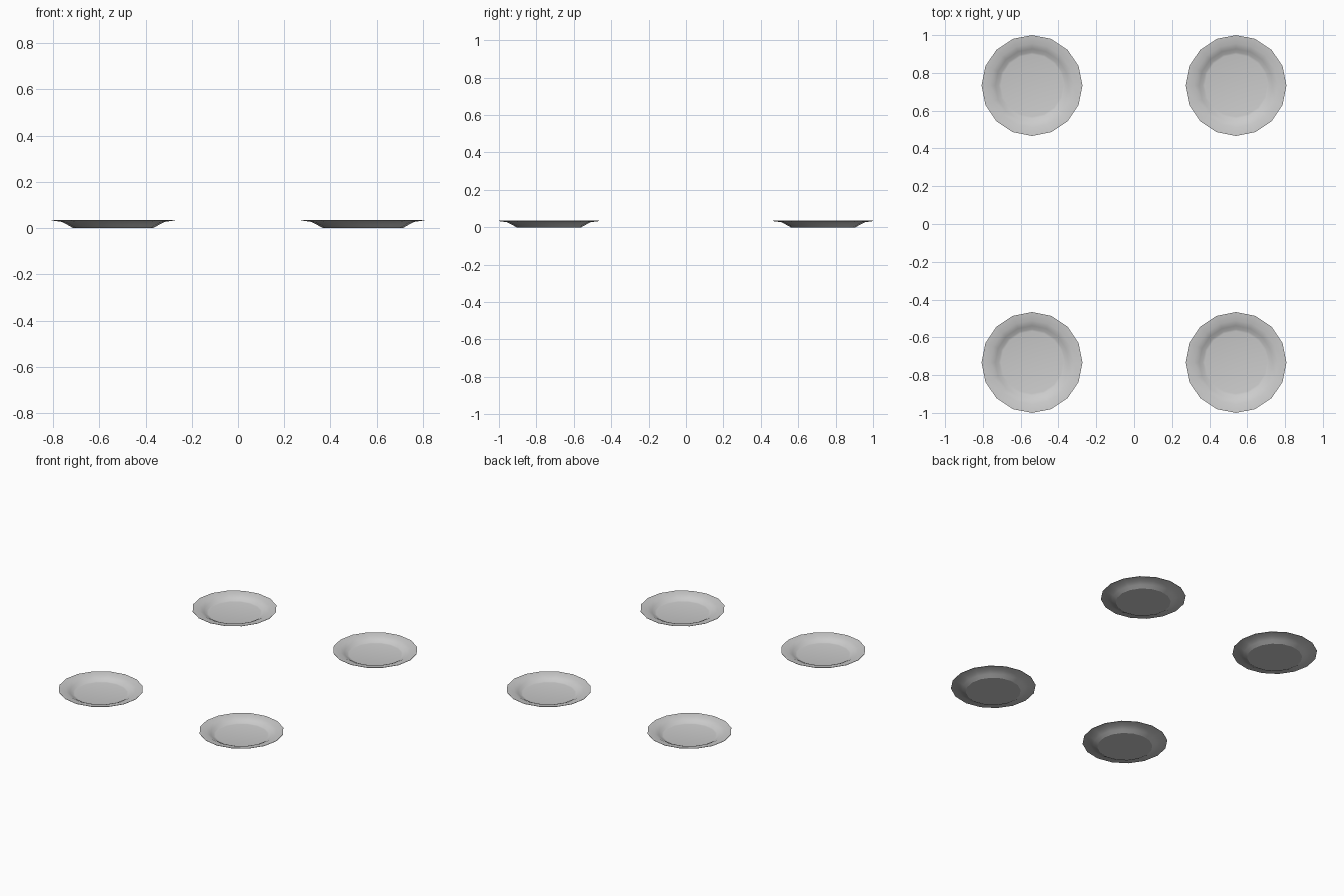
import bpy, bmesh, math

cube = bpy.data.objects.get("Cube")
if cube:
    bpy.data.objects.remove(cube, do_unlink=True)

# Glazed ceramic colour
grey = bpy.data.materials.new("light_grey_ceramic")
grey.use_nodes = True
colour = (0.6, 0.6, 0.6, 1)
grey.diffuse_color = colour
grey.node_tree.nodes["Principled BSDF"].inputs["Base Color"].default_value = colour

# Half section of the plate: underside, rim, then upper surface (radius, height)
PROFILE = [(0, 0), (0.173, 0), (0.198, 0.014), (0.224, 0.027), (0.267, 0.033),
           (0.267, 0.035), (0.222, 0.031), (0.194, 0.018), (0.176, 0.006),
           (0.165, 0.004), (0, 0.004)]
SIDES = 16


def plate_mesh():
    """Lathe the half section around z."""
    bm = bmesh.new()
    verts = [bm.verts.new((r, 0, z)) for r, z in PROFILE]
    edges = [bm.edges.new(pair) for pair in zip(verts, verts[1:])]
    bmesh.ops.spin(bm, geom=verts + edges, cent=(0, 0, 0), axis=(0, 0, 1),
                   angle=math.tau, steps=SIDES, use_duplicate=False)
    bmesh.ops.remove_doubles(bm, verts=bm.verts, dist=0.0005)
    bmesh.ops.recalc_face_normals(bm, faces=bm.faces)
    mesh = bpy.data.meshes.new("plate")
    bm.to_mesh(mesh)
    bm.free()
    mesh.materials.append(grey)
    return mesh


# Four place settings sharing one plate mesh
mesh = plate_mesh()
for y, end in ((-0.733, "front"), (0.733, "back")):
    for x, side in ((0.54, "left"), (-0.54, "right")):
        plate = bpy.data.objects.new(f"plate_{end}_{side}", mesh)
        plate.location = (x, y, 0)
        bpy.context.collection.objects.link(plate)

# Smooth the bowl, keep the foot and rim crisp
bpy.ops.object.select_all(action="DESELECT")
plate.select_set(True)
bpy.context.view_layer.objects.active = plate
bpy.ops.object.shade_smooth_by_angle(angle=math.radians(28))
